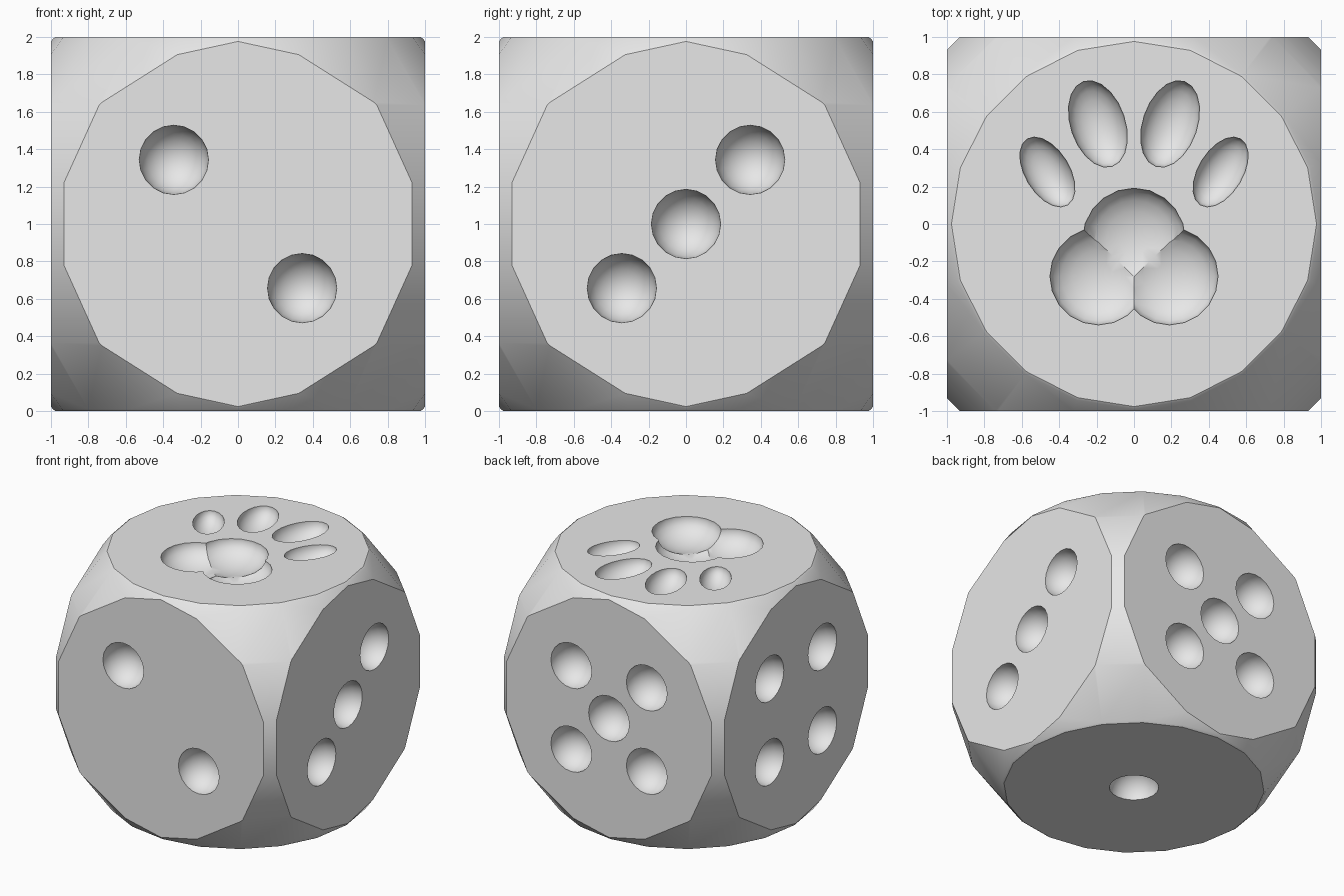
import bpy, bmesh, math
from mathutils import Matrix, Vector

cube = bpy.data.objects.get("Cube")
if cube:
    bpy.data.objects.remove(cube, do_unlink=True)

grey = bpy.data.materials.new("plain_grey")
grey.use_nodes = True
grey.diffuse_color = (0.8, 0.8, 0.8, 1)
grey.node_tree.nodes["Principled BSDF"].inputs["Base Color"].default_value = (0.8, 0.8, 0.8, 1)


def add_object(name, bm):
    mesh = bpy.data.meshes.new(name)
    bm.to_mesh(mesh)
    bm.free()
    mesh.materials.append(grey)
    obj = bpy.data.objects.new(name, mesh)
    bpy.context.collection.objects.link(obj)
    return obj


# Faceted ball, trimmed flat on six sides
BALL = 1.4
SIDES = [Vector(v) for v in ((1, 0, 0), (-1, 0, 0), (0, 1, 0), (0, -1, 0), (0, 0, 1), (0, 0, -1))]
bm = bmesh.new()
for lat in range(-81, 82, 18):
    for lon in range(0, 360, 18):
        a, b = math.radians(lat), math.radians(lon)
        bm.verts.new(BALL * Vector((math.cos(a) * math.cos(b), math.cos(a) * math.sin(b), math.sin(a))))
bmesh.ops.convex_hull(bm, input=bm.verts[:])
bmesh.ops.dissolve_limit(bm, angle_limit=0.01, verts=bm.verts[:], edges=bm.edges[:])
for side in SIDES:
    geom = bm.verts[:] + bm.edges[:] + bm.faces[:]
    cut = bmesh.ops.bisect_plane(bm, geom=geom, plane_co=side, plane_no=side, clear_outer=True)
    rim = [e for e in cut["geom_cut"] if isinstance(e, bmesh.types.BMEdge)]
    bmesh.ops.edgeloop_fill(bm, edges=rim)
bmesh.ops.recalc_face_normals(bm, faces=bm.faces[:])
bmesh.ops.translate(bm, verts=bm.verts[:], vec=(0, 0, 1))
die = add_object("die_body", bm)
bpy.context.view_layer.objects.active = die
die.select_set(True)


def carve(side, u, v, width, length, depth, turn=0):
    """Scoop an oval hollow at (u, v) on one side; u runs along x or y."""
    n = Vector(side)
    if n.z:
        right, up = Vector((1, 0, 0)), Vector((0, n.z, 0))
    else:
        up = Vector((0, 0, 1))
        right = up.cross(n)
    frame = Matrix((right, up, n)).transposed().to_4x4()
    place = (Matrix.Translation(n + right * u + up * v + Vector((0, 0, 1))) @ frame
             @ Matrix.Rotation(math.radians(turn), 4, 'Z') @ Matrix.Diagonal((width, length, depth, 1)))
    bm = bmesh.new()
    bmesh.ops.create_uvsphere(bm, u_segments=20, v_segments=11, radius=1, matrix=place)
    cutter = add_object("hollow_cutter", bm)
    cutter.hide_render = True
    mod = die.modifiers.new("hollow", 'BOOLEAN')
    mod.operation, mod.solver, mod.object = 'DIFFERENCE', 'EXACT', cutter
    bpy.ops.object.modifier_apply(modifier=mod.name)
    bpy.data.objects.remove(cutter, do_unlink=True)


# Round pips
P = 0.343
falling = [(-P, P), (P, -P)]
rising = [(P, P), (-P, -P)]
centre = [(0, 0)]
pips = {
    (0, -1, 0): falling,
    (1, 0, 0): rising + centre,
    (-1, 0, 0): rising + falling,
    (0, 1, 0): rising + falling + centre,
    (0, 0, -1): centre,
}
for side, spots in pips.items():
    for u, v in spots:
        carve(side, u, v, 0.187, 0.187, 0.187)

# Paw print on top: three pad lobes and four toes
TOP = (0, 0, 1)
carve(TOP, 0, -0.083, 0.277, 0.277, 0.15)
for s in (-1, 1):
    carve(TOP, s * 0.19, -0.28, 0.262, 0.262, 0.15)
    carve(TOP, s * 0.193, 0.535, 0.147, 0.242, 0.13, -18.7 * s)
    carve(TOP, s * 0.463, 0.278, 0.119, 0.209, 0.11, -31.5 * s)

bpy.ops.object.shade_smooth_by_angle(angle=math.radians(30))
